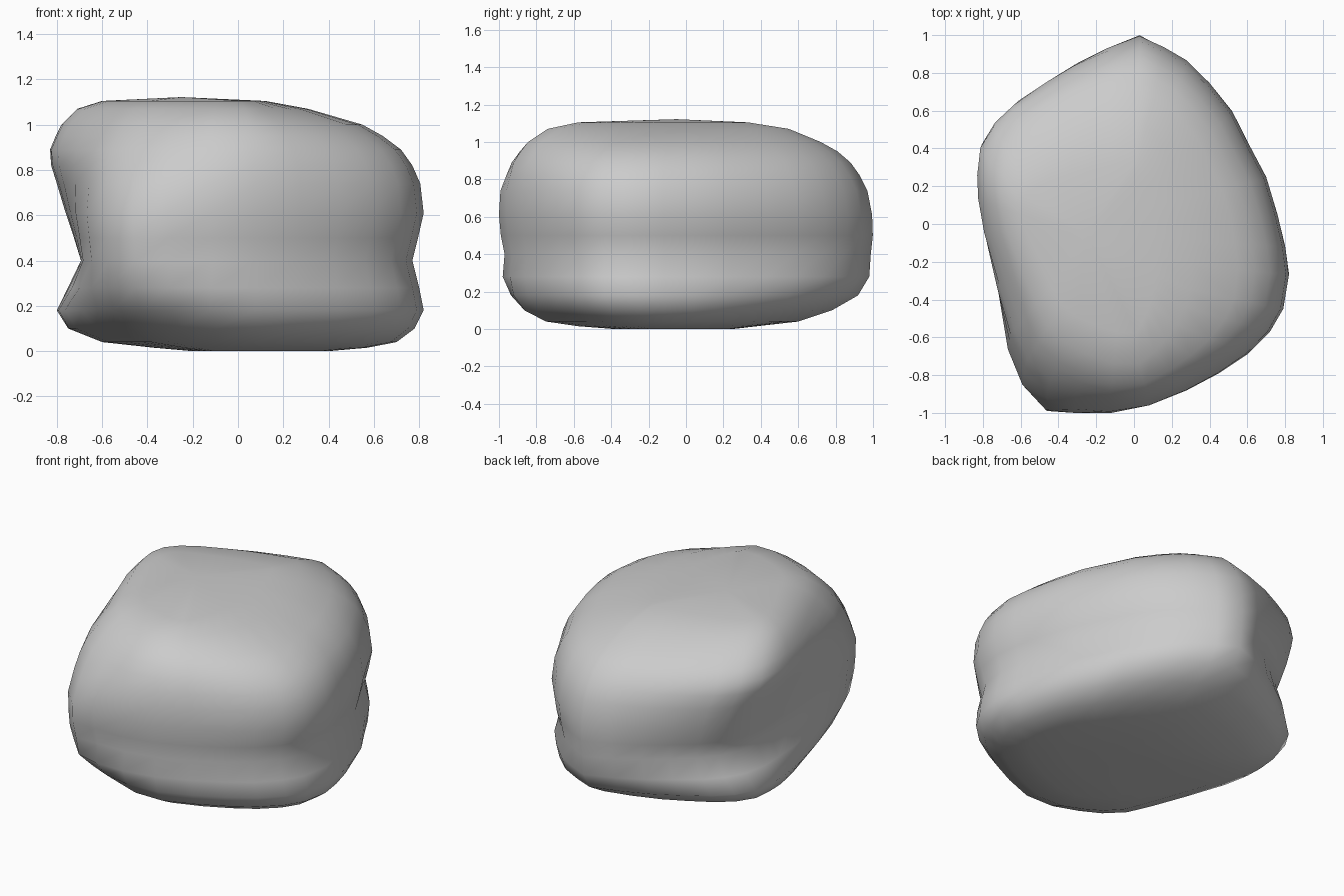
import bpy, bmesh

if "Cube" in bpy.data.objects:
    bpy.data.objects.remove(bpy.data.objects["Cube"])

# Plan outline of the boulder at its widest (counter-clockwise from the back tip)
OUTLINE = [(.03, 1), (-.15, .94), (-.33, .86), (-.48, .77), (-.63, .67), (-.73, .57),
           (-.80, .45), (-.83, .29), (-.82, .15), (-.80, -.05), (-.76, -.36), (-.70, -.64),
           (-.62, -.82), (-.49, -.95), (-.33, -1), (-.13, -1), (.08, -.96), (.28, -.88),
           (.45, -.79), (.60, -.69), (.72, -.57), (.79, -.45), (.82, -.27), (.80, -.12),
           (.76, .05), (.70, .25), (.60, .44), (.52, .60), (.40, .75), (.28, .87), (.16, .94)]

# Height, then reach to the left, right, front and back at that height
LEVELS = [(.0, .20, .40, .40, .25), (.015, .37, .57, .60, .38), (.04, .60, .70, .78, .60),
          (.10, .75, .78, .90, .78), (.18, .80, .82, .96, .92), (.28, .76, .80, .98, .98),
          (.40, .71, .77, .97, .99), (.50, .735, .795, .99, 1), (.61, .765, .82, 1, .995),
          (.74, .80, .805, 1, .97), (.82, .825, .77, .98, .93), (.89, .83, .72, .96, .88),
          (.95, .805, .64, .92, .81), (1.0, .78, .55, .88, .72),
          (1.07, .71, .31, .77, .55), (1.105, .60, .12, .60, .33)]

# Extra swelling of the corners, by height
FRONT_LEFT = [(0, .85), (.1, .87), (.18, .92), (.28, 1.01), (.4, 1.08), (.5, 1.06),
              (.6, 1.04), (.75, .97), (.88, .91), (1, .87), (1.2, .85)]
BACK_LEFT = [(0, 1.04), (.18, 1.01), (.28, .98), (.4, .96), (.6, .99), (.88, 1.02), (1.2, 1)]
BACK_RIGHT = [(0, 1), (.28, 1), (.4, .97), (.6, 1), (1.2, 1)]


def lookup(table, z):
    for (z0, a), (z1, b) in zip(table, table[1:]):
        if z <= z1:
            return a + (b - a) * (z - z0) / (z1 - z0)


def ring(bm, z, left, right, front, back):
    verts = []
    for x, y in OUTLINE:
        nx = x / .83 if x < 0 else x / .82
        corner = min(1, 2 * abs(nx * y))
        s = 1
        if x < 0:
            s += corner * (lookup(FRONT_LEFT if y < 0 else BACK_LEFT, z) - 1)
        elif y > 0:
            s += corner * (lookup(BACK_RIGHT, z) - 1)
        px = s * nx * (left if x < 0 else right)
        py = s * y * (front if y < 0 else back)
        verts.append(bm.verts.new((max(px, -left), max(py, -front), z)))
    return verts


def cap(bm, verts, centre):
    c = bm.verts.new(centre)
    for i in range(len(verts)):
        bm.faces.new((verts[i], verts[(i + 1) % len(verts)], c))


# Boulder body: lofted rings with shallow domed caps
bm = bmesh.new()
rings = [ring(bm, *lv) for lv in LEVELS]
n = len(OUTLINE)
for lo, hi in zip(rings, rings[1:]):
    for i in range(n):
        j = (i + 1) % n
        bm.faces.new((lo[i], lo[j], hi[j], hi[i]))
cap(bm, rings[0], (.1, 0, 0))
cap(bm, rings[-1], (-.25, -.05, 1.122))
bmesh.ops.recalc_face_normals(bm, faces=bm.faces)
for f in bm.faces:
    f.smooth = True
mesh = bpy.data.meshes.new("boulder")
bm.to_mesh(mesh)
bm.free()
bpy.context.collection.objects.link(bpy.data.objects.new("boulder", mesh))
